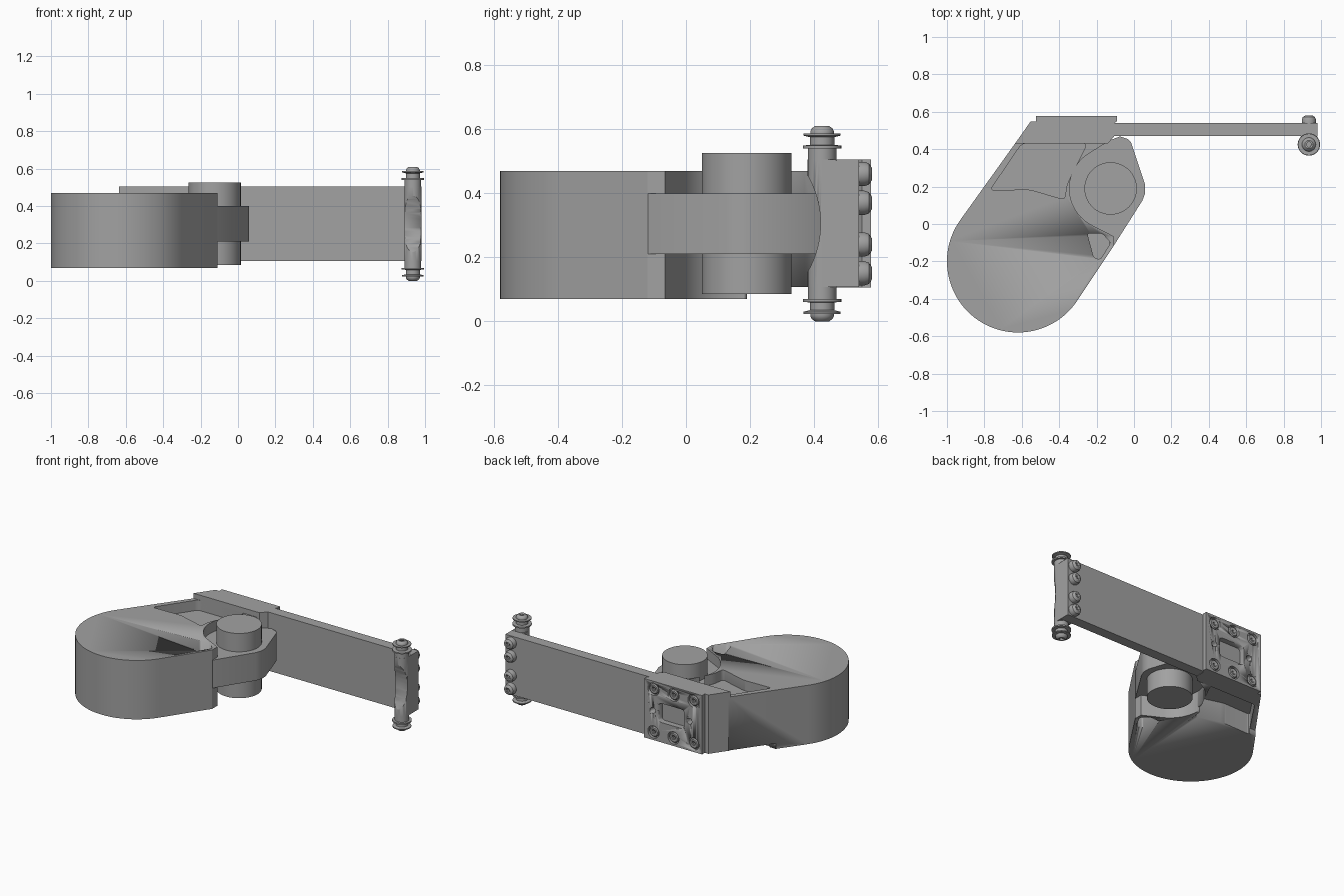
import bpy, bmesh, math
from mathutils import Matrix, Vector

if "Cube" in bpy.data.objects:
    bpy.data.objects.remove(bpy.data.objects["Cube"])

grey = bpy.data.materials.new("machined grey")
grey.diffuse_color = (0.36, 0.36, 0.36, 1)
grey.use_nodes = True
grey.node_tree.nodes["Principled BSDF"].inputs["Base Color"].default_value = grey.diffuse_color


def finish(name, bm, smooth=True):
    bmesh.ops.recalc_face_normals(bm, faces=bm.faces[:])
    me = bpy.data.meshes.new(name)
    bm.to_mesh(me)
    bm.free()
    me.materials.append(grey)
    ob = bpy.data.objects.new(name, me)
    bpy.context.collection.objects.link(ob)
    if smooth:
        activate(ob)
        bpy.ops.object.shade_smooth_by_angle(angle=math.radians(30))
    return ob


def activate(ob):
    bpy.ops.object.select_all(action='DESELECT')
    ob.select_set(True)
    bpy.context.view_layer.objects.active = ob


def prism(name, pts, z0, z1, rounding=0):
    """Extrude an xy outline from z0 to z1, optionally rounding its corners."""
    bm = bmesh.new()
    face = bm.faces.new([bm.verts.new((x, y, z0)) for x, y in pts])
    ext = bmesh.ops.extrude_face_region(bm, geom=[face])
    for v in ext["geom"]:
        if isinstance(v, bmesh.types.BMVert):
            v.co.z = z1
    if rounding:
        edges = [e for e in bm.edges if abs(e.verts[0].co.z - e.verts[1].co.z) > 1e-4]
        bmesh.ops.bevel(bm, geom=edges, offset=rounding, segments=5,
                        profile=0.5, affect='EDGES')
    return finish(name, bm)


def box(name, lo, hi):
    return prism(name, [(lo[0], lo[1]), (hi[0], lo[1]), (hi[0], hi[1]), (lo[0], hi[1])], lo[2], hi[2])


def lathe(name, origin, axis, profile, n=32):
    """Solid of revolution; profile is (radius, height) along the axis."""
    bm = bmesh.new()
    rings = [[bm.verts.new((r * math.cos(2 * math.pi * i / n), r * math.sin(2 * math.pi * i / n), h))
              for i in range(n)] for r, h in profile]
    for a, b in zip(rings, rings[1:]):
        for i in range(n):
            bm.faces.new((a[i], a[(i + 1) % n], b[(i + 1) % n], b[i]))
    bm.faces.new(rings[0])
    bm.faces.new(rings[-1])
    rot = Vector((0, 0, 1)).rotation_difference(Vector(axis)).to_matrix().to_4x4()
    bm.transform(Matrix.Translation(origin) @ rot)
    return finish(name, bm)


def cut(ob, cutters):
    for c in cutters:
        activate(ob)
        m = ob.modifiers.new("cut", 'BOOLEAN')
        m.operation = 'DIFFERENCE'
        m.solver = 'EXACT'
        m.object = c
        # keep the cut ahead of the smoothing modifier
        bpy.ops.object.modifier_move_to_index(modifier=m.name, index=0)
        bpy.ops.object.modifier_apply(modifier=m.name)
        bpy.data.objects.remove(c)


def arc(cx, cy, r, a0, a1, n):
    return [(cx + r * math.cos(math.radians(a0 + (a1 - a0) * i / n)),
             cy + r * math.sin(math.radians(a0 + (a1 - a0) * i / n))) for i in range(n + 1)]


# Rounded main body with a curved recess around the pivot
outline = (arc(-0.62, -0.2, 0.38, 144.4, 327, 48) + [(-0.11, -0.12), (-0.11, -0.065)]
           + arc(-0.125, 0.19, 0.22, 240, 125, 28) + [(-0.14, 0.44), (-0.629, 0.44)])
body = prism("body", outline, 0.07, 0.47)
cut(body, [
    box("step_cutter", (-1.2, 0.19, 0), (0.3, 0.7, 0.107)),
    prism("pocket_cutter", [(-0.77, 0.18), (-0.56, 0.185), (-0.37, 0.13), (-0.36, 0.21),
                            (-0.25, 0.43), (-0.6, 0.43)], 0, 0.6, 0.022),
    prism("small_pocket_cutter", [(-0.25, -0.05), (-0.17, -0.05), (-0.125, -0.1), (-0.18, -0.19),
                                  (-0.215, -0.18)], 0, 0.6, 0.015)])

# Middle web: pocket floors and the pivot tongue
prism("web_and_tongue", [(-0.6, 0.44), (-0.78, 0.17), (-0.5, -0.2), (-0.3, -0.35), (-0.112, -0.122),
                         (0.045, 0.125), (0.06, 0.165), (0.06, 0.21), (-0.015, 0.435),
                         (-0.035, 0.455), (-0.075, 0.468), (-0.15, 0.44)], 0.21, 0.40)
lathe("pivot_pin", (-0.125, 0.19, 0), (0, 0, 1), [(0.14, 0.085), (0.14, 0.525)], 64)

# Mounting block with flush screws, dowel holes and a window
mount = prism("mount_block", [(-0.636, 0.43), (-0.14, 0.43), (-0.105, 0.47), (-0.105, 0.54),
                              (-0.09, 0.55), (-0.09, 0.578), (-0.525, 0.578), (-0.525, 0.548),
                              (-0.553, 0.548)], 0.105, 0.505)
screws = [(x, z) for x in (-0.16, -0.31, -0.46) for z in (0.16, 0.45)]
cutters = [lathe("screw_cutter", (x, 0.56, z), (0, 1, 0), [(0.042, 0), (0.042, 0.1)]) for x, z in screws]
cutters += [lathe("dowel_cutter", (x, 0.53, 0.305), (0, 1, 0), [(0.02, 0), (0.02, 0.1)], 20)
            for x in (-0.155, -0.43)]
window = prism("window_cutter", [(-0.39, 0.24), (-0.2, 0.24), (-0.2, 0.37), (-0.39, 0.37)], -0.6, -0.54, 0.02)
window.data.transform(Matrix.Rotation(math.pi / 2, 4, 'X'))
cut(mount, cutters + [window])


def socket_head(name, origin, axis, profile):
    """Button head with a hexagonal socket."""
    top = profile[-1][1]
    head = lathe(name, origin, axis, profile)
    centre = Vector(origin) + Vector(axis) * (top - 0.015)
    cut(head, [lathe("socket_cutter", centre, axis, [(0.014, 0), (0.014, 0.04)], 6)])


for x, z in screws:
    socket_head("mount_screw", (x, 0.555, z), (0, 1, 0), [(0.034, 0), (0.034, 0.015), (0.028, 0.021)])

# Flat arm
box("arm", (-0.12, 0.47, 0.107), (0.98, 0.54, 0.505))

# Roller post at the arm tip with a scalloped front
post = prism("roller_post", arc(0.935, 0.425, 0.045, 180, 360, 24) + [(0.98, 0.468), (0.89, 0.468)], 0.107, 0.505)
post_ends = [lathe("post_end", (0.935, 0.425, 0), (0, 0, 1), [(0.0445, a), (0.0445, b)])
             for a, b in ((0.068, 0.11), (0.5, 0.542))]
cut(post, [lathe("scallop_cutter", (0.7, 0.12, 0.305), (1, 0, 0), [(0.3, 0), (0.3, 0.5)], 96)])
box("post_joint", (0.892, 0.45, 0.109), (0.978, 0.48, 0.503))

# Flanged rollers and end bolts, mirrored top and bottom
for s in (1, -1):
    at, up = (0.935, 0.425, 0.305), (0, 0, s)
    lathe("roller", at, up, [(0.06, 0.235), (0.06, 0.244), (0.038, 0.246), (0.038, 0.27),
                             (0.058, 0.275), (0.058, 0.282)])
    socket_head("end_bolt", at, up, [(0.037, 0.28), (0.037, 0.288), (0.032, 0.298), (0.022, 0.305)])

# Bolts through the back of the arm into the post
for z in (0.15, 0.24, 0.37, 0.46):
    socket_head("post_bolt", (0.935, 0.535, z), (0, 1, 0),
                [(0.038, 0), (0.038, 0.022), (0.033, 0.036), (0.02, 0.045)])
